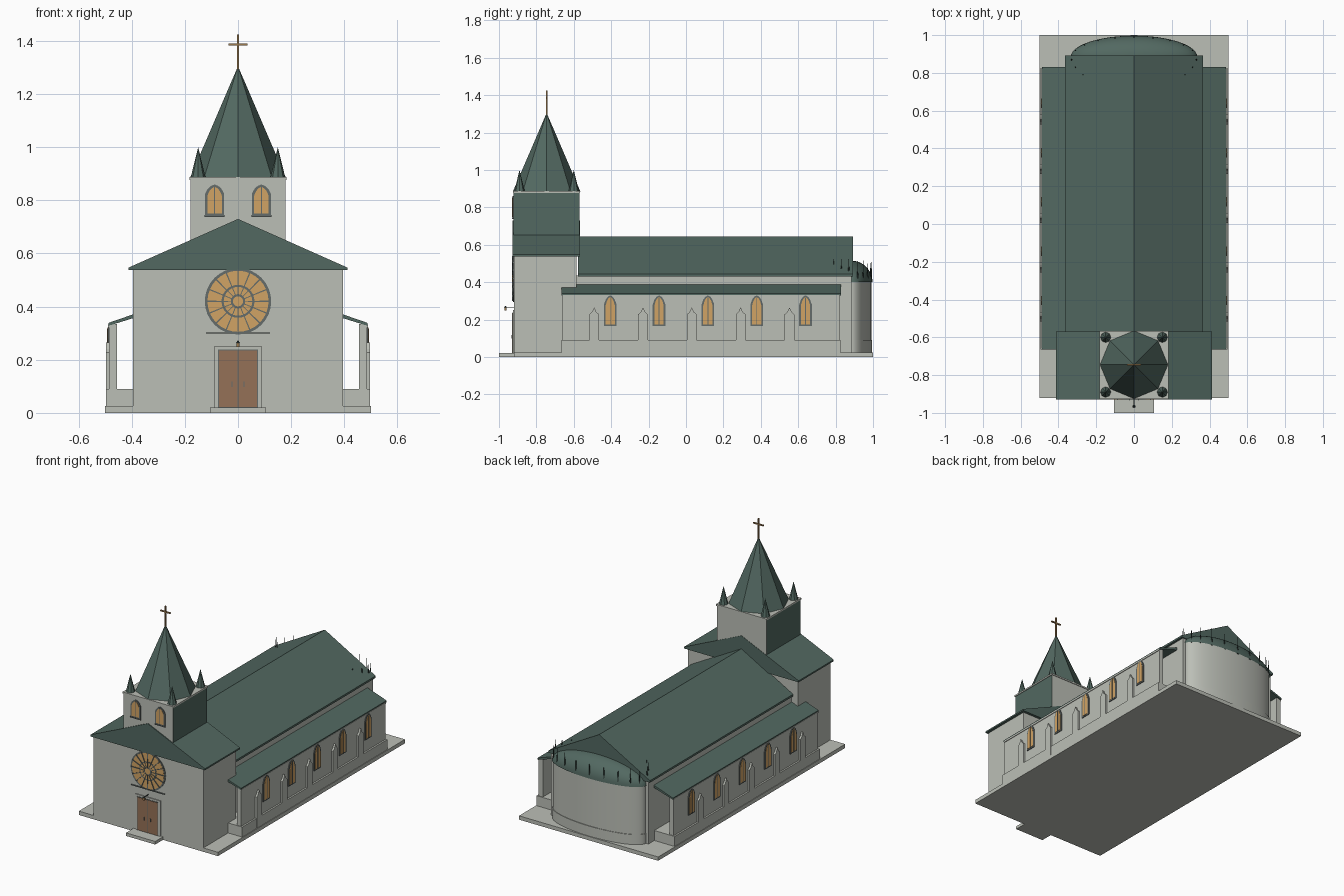
import bpy, bmesh, math
from mathutils import Matrix, Vector

if "Cube" in bpy.data.objects:
    bpy.data.objects.remove(bpy.data.objects["Cube"])


def material(name, rgb):
    m = bpy.data.materials.new(name)
    m.diffuse_color = (*rgb, 1)
    m.use_nodes = True
    m.node_tree.nodes["Principled BSDF"].inputs["Base Color"].default_value = m.diffuse_color
    return m


STONE = material("pale stone", (0.50, 0.52, 0.47))
GREEN = material("green copper", (0.085, 0.14, 0.12))
TRIM = material("dark grey trim", (0.13, 0.15, 0.145))
GLASS = material("amber glass", (0.64, 0.37, 0.13))
WOOD = material("brown wood", (0.30, 0.165, 0.095))
GOLD = material("dull gold", (0.34, 0.20, 0.08))
DARK = material("dark iron", (0.03, 0.045, 0.04))


def finish(name, bm, mats, smooth=False):
    bmesh.ops.recalc_face_normals(bm, faces=bm.faces)
    me = bpy.data.meshes.new(name)
    bm.to_mesh(me)
    bm.free()
    for m in mats:
        me.materials.append(m)
    ob = bpy.data.objects.new(name, me)
    bpy.context.collection.objects.link(ob)
    if smooth:
        bpy.context.view_layer.objects.active = ob
        ob.select_set(True)
        bpy.ops.object.shade_smooth_by_angle(angle=math.radians(35))
        ob.select_set(False)
    return ob


def box(name, x0, x1, y0, y1, z0, z1, mat):
    bm = bmesh.new()
    bmesh.ops.create_cube(bm, size=1)
    for v in bm.verts:
        v.co = Vector(((x0 + x1) / 2 + v.co.x * (x1 - x0),
                       (y0 + y1) / 2 + v.co.y * (y1 - y0),
                       (z0 + z1) / 2 + v.co.z * (z1 - z0)))
    return finish(name, bm, [mat])


def prism(name, pts, depth, mat, loc=(0, 0, 0), turn=0):
    """Profile in local x-z, pushed towards local -y by depth, turned about z."""
    bm = bmesh.new()
    face = bm.faces.new([bm.verts.new((u, 0, v)) for u, v in pts])
    ext = bmesh.ops.extrude_face_region(bm, geom=[face])
    for v in ext["geom"]:
        if isinstance(v, bmesh.types.BMVert):
            v.co.y -= depth
    bm.transform(Matrix.Translation(loc) @ Matrix.Rotation(turn, 4, 'Z'))
    return finish(name, bm, [mat])


def cone(name, sides, r0, r1, z0, z1, x, y, mat, sx=1, sy=1, smooth=False):
    bm = bmesh.new()
    bmesh.ops.create_cone(bm, cap_ends=True, segments=sides, radius1=r0, radius2=r1, depth=z1 - z0)
    bm.transform(Matrix.Translation((x, y, (z0 + z1) / 2)) @ Matrix.Diagonal((sx, sy, 1, 1)))
    return finish(name, bm, [mat], smooth)


def circle(r, n=32):
    return [(r * math.cos(2 * math.pi * i / n), r * math.sin(2 * math.pi * i / n)) for i in range(n)]


def arch(w, h, inset=0.0):
    half, top = w / 2 - inset, h - inset
    right = [(half, inset), (half, top * 0.7), (half * 0.72, top * 0.86), (half * 0.4, top * 0.95)]
    return right + [(0, top)] + [(-u, v) for u, v in reversed(right)]


def rect(u0, u1, v0, v1):
    return [(u0, v0), (u1, v0), (u1, v1), (u0, v1)]


def window(name, w, h, loc, turn):
    prism(name + "_frame", arch(w, h), 0.005, TRIM, loc, turn)
    prism(name + "_glass", arch(w, h, 0.009), 0.007, GLASS, loc, turn)
    prism(name + "_mullion", rect(-0.002, 0.002, 0.006, h * 0.93), 0.009, TRIM, loc, turn)


# ground slab and entrance steps
box("base_slab", -0.5, 0.5, -0.92, 1.0, 0, 0.025, STONE)
box("entrance_step", -0.105, 0.105, -1.0, -0.90, 0, 0.02, STONE)

# entrance block with its gable roof
FRONT = -0.92
box("entrance_block", -0.395, 0.395, FRONT, -0.585, 0.02, 0.55, STONE)
prism("entrance_roof", [(-0.412, 0.537), (0.412, 0.537), (0.412, 0.547), (0, 0.73), (-0.412, 0.547)],
      0.36, GREEN, (0, -0.568, 0))

# nave with its gable roof
box("nave_walls", -0.35, 0.35, -0.6, 0.885, 0.02, 0.435, STONE)
prism("nave_roof", [(-0.365, 0.43), (0.365, 0.43), (0.365, 0.443), (0, 0.645), (-0.365, 0.443)],
      1.47, GREEN, (0, 0.892, 0))

# rounded apse, its half dome and the spikes round it
AY = 0.885
cone("apse_wall", 64, 1, 1, 0.02, 0.405, 0, AY, STONE, 0.328, 0.106, True)
cone("apse_plinth", 64, 1, 1, 0.02, 0.09, 0, AY, STONE, 0.332, 0.11, True)
bm = bmesh.new()
bmesh.ops.create_uvsphere(bm, u_segments=48, v_segments=20, radius=1)
bmesh.ops.bisect_plane(bm, geom=bm.verts[:] + bm.edges[:] + bm.faces[:], plane_co=(0, 0, 0),
                       plane_no=(0, 0, -1), clear_outer=True)
bm.transform(Matrix.Translation((0, AY, 0.4)) @ Matrix.Diagonal((0.335, 0.112, 0.115, 1)))
finish("apse_dome", bm, [GREEN], True)
for i in range(9):
    a = math.radians(18 + 18 * i)
    cone("apse_spike", 5, 0.005, 0, 0.40, 0.525, 0.325 * math.cos(a), AY + 0.106 * math.sin(a), DARK)
for s in (-1, 1):
    for x, y in ((0.33, 0.87), (0.31, 0.83), (0.27, 0.79)):
        cone("roof_spike", 5, 0.005, 0, 0.45, 0.525, s * x, y, DARK)

# open side aisles: outer wall, plinth, lean-to roof, buttresses and windows
for s in (-1, 1):
    turn = s * math.pi / 2

    def span(name, a, b, y0, y1, z0, z1, mat):
        box(name, min(s * a, s * b), max(s * a, s * b), y0, y1, z0, z1, mat)

    span("aisle_wall", 0.455, 0.485, -0.66, 0.82, 0.02, 0.335, STONE)
    span("aisle_plinth", 0.34, 0.496, -0.665, 0.825, 0.02, 0.09, STONE)
    span("aisle_eave", 0.48, 0.489, -0.66, 0.82, 0.322, 0.332, STONE)
    prism("aisle_roof", [(s * 0.345, 0.388), (s * 0.487, 0.339), (s * 0.487, 0.328), (s * 0.345, 0.372)],
          1.495, GREEN, (0, 0.83, 0))
    for i in range(5):
        y = -0.405 + 0.261 * i
        window("aisle_window", 0.068, 0.165, (s * 0.485, y, 0.165), turn)
        prism("buttress", [(-0.026, 0.02), (0.026, 0.02), (0.026, 0.228), (0.012, 0.24), (0, 0.265),
                           (-0.012, 0.24), (-0.026, 0.228)],
              0.013, STONE, (s * 0.484, y - 0.086, 0), turn)

# tower: stone front and back, copper-clad sides
TY = -0.745
tower = box("tower", -0.178, 0.178, FRONT - 0.002, -0.57, 0.54, 0.88, STONE)
tower.data.materials.append(GREEN)
for p in tower.data.polygons:
    p.material_index = 1 if abs(p.normal.x) > 0.5 else 0
box("tower_cornice", -0.182, 0.182, FRONT - 0.006, -0.566, 0.877, 0.887, STONE)
for x in (-0.088, 0.088):
    window("tower_window", 0.072, 0.118, (x, FRONT - 0.002, 0.742), 0)
    box("window_sill", x - 0.038, x + 0.038, FRONT - 0.009, FRONT, 0.738, 0.745, TRIM)

# spire, corner pinnacles and cross
cone("spire", 8, 0.18, 0, 0.886, 1.305, 0, TY, GREEN)
for sx in (-1, 1):
    for sy in (-1, 1):
        cone("pinnacle", 8, 0.028, 0, 0.886, 1.0, sx * 0.15, TY + sy * 0.145, GREEN)
box("cross_post", -0.004, 0.004, TY - 0.004, TY + 0.004, 1.29, 1.425, GOLD)
box("cross_arm", -0.036, 0.036, TY - 0.004, TY + 0.004, 1.383, 1.391, GOLD)

# rose window: stacked discs, then spokes
RZ = 0.42
for i, r in enumerate((0.125, 0.115, 0.062, 0.054, 0.027, 0.019)):
    prism("rose_disc", circle(r), 0.004 + 0.001 * i, GLASS if i % 2 else TRIM, (0, FRONT, RZ))
for i in range(16):
    a = 2 * math.pi * i / 16
    c, d = math.cos(a), math.sin(a)
    pts = [(r * c - w * d, RZ + r * d + w * c)
           for r, w in ((0.023, -0.0015), (0.12, -0.0025), (0.12, 0.0025), (0.023, 0.0015))]
    prism("rose_spoke", pts, 0.0095, TRIM, (0, FRONT, 0))
box("rose_ledge", -0.12, 0.12, FRONT - 0.008, FRONT, 0.299, 0.303, TRIM)

# entrance door, surround, handles and lamp
prism("door_surround", rect(-0.09, 0.09, 0.02, 0.25), 0.006, STONE, (0, FRONT, 0))
prism("door_edge", rect(-0.075, 0.075, 0.02, 0.238), 0.0075, TRIM, (0, FRONT, 0))
prism("door", rect(-0.071, 0.071, 0.022, 0.234), 0.0095, WOOD, (0, FRONT, 0))
box("door_seam", -0.001, 0.001, FRONT - 0.0105, FRONT, 0.022, 0.234, TRIM)
for x in (-0.022, 0.022):
    box("door_handle", x - 0.002, x + 0.002, FRONT - 0.014, FRONT, 0.098, 0.118, TRIM)
box("lamp_bracket", -0.002, 0.002, -0.965, FRONT, 0.264, 0.268, DARK)
box("lamp", -0.006, 0.006, -0.971, -0.959, 0.248, 0.264, GOLD)
cone("lamp_cap", 6, 0.009, 0, 0.264, 0.273, 0, -0.965, DARK)
